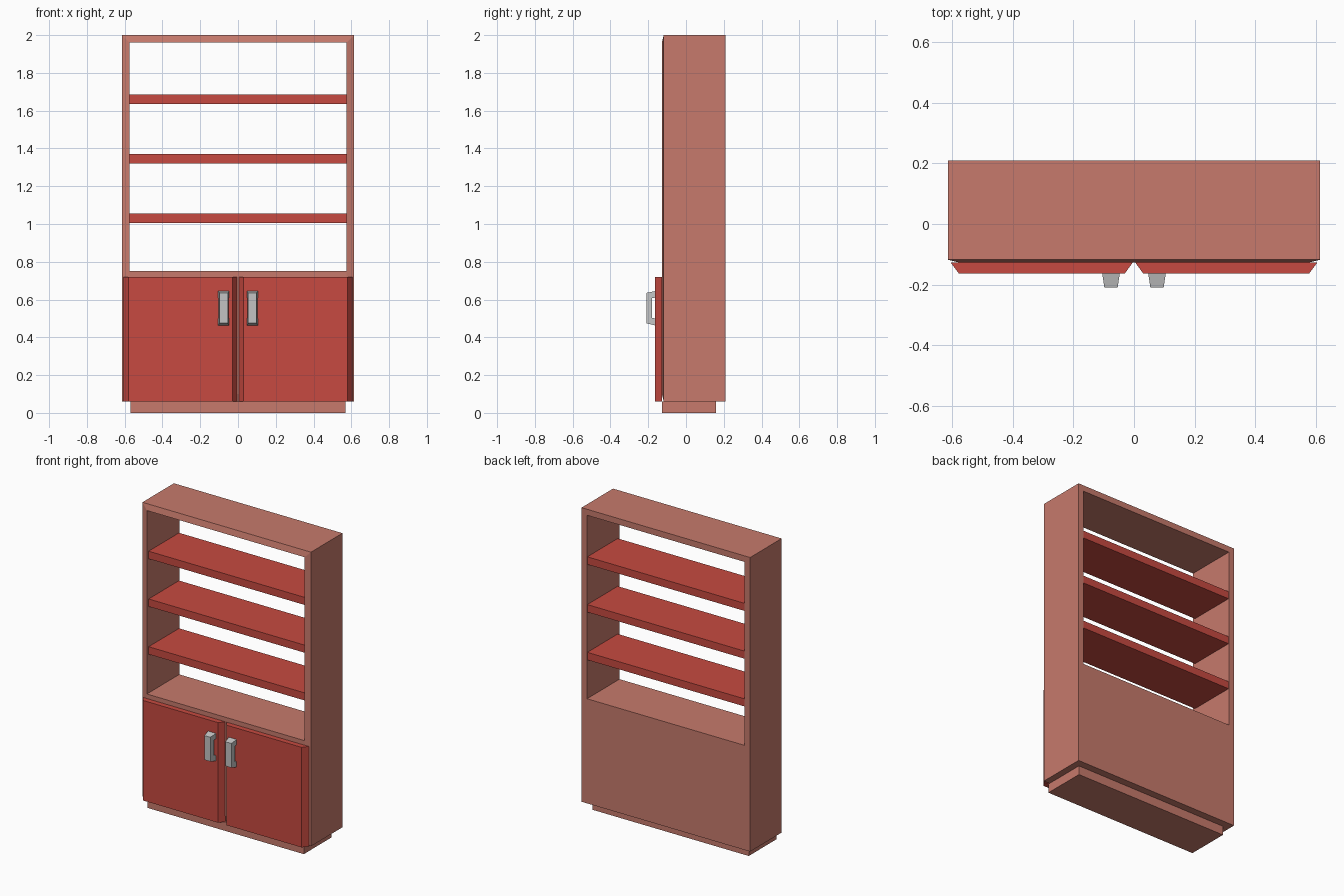
import bpy

if "Cube" in bpy.data.objects:
    bpy.data.objects.remove(bpy.data.objects["Cube"])


def material(name, rgb):
    m = bpy.data.materials.new(name)
    m.diffuse_color = (*rgb, 1)
    m.use_nodes = True
    m.node_tree.nodes["Principled BSDF"].inputs["Base Color"].default_value = m.diffuse_color
    return m


BODY = material("pale red wood", (0.57, 0.195, 0.15))
RED = material("strong red", (0.57, 0.068, 0.052))
METAL = material("handle grey", (0.55, 0.55, 0.55))


def add_mesh(name, verts, faces, mat):
    mesh = bpy.data.meshes.new(name)
    mesh.from_pydata(verts, [], faces)
    mesh.materials.append(mat)
    obj = bpy.data.objects.new(name, mesh)
    bpy.context.collection.objects.link(obj)
    # consistent outward normals
    bpy.context.view_layer.objects.active = obj
    obj.select_set(True)
    bpy.ops.object.mode_set(mode='EDIT')
    bpy.ops.mesh.select_all(action='SELECT')
    bpy.ops.mesh.normals_make_consistent(inside=False)
    bpy.ops.object.mode_set(mode='OBJECT')
    obj.select_set(False)
    return obj


def loft(name, ring_a, ring_b, mat):
    """Closed solid between two matching outlines."""
    n = len(ring_a)
    faces = [(i, (i + 1) % n, n + (i + 1) % n, n + i) for i in range(n)]
    faces += [tuple(range(n)), tuple(range(n, 2 * n))]
    return add_mesh(name, ring_a + ring_b, faces, mat)


def box(name, x0, x1, y0, y1, z0, z1, mat):
    ring = [(x0, y0), (x1, y0), (x1, y1), (x0, y1)]
    return loft(name, [(x, y, z0) for x, y in ring], [(x, y, z1) for x, y in ring], mat)


def rect(x, y, z0, z1):
    return [(-x, y, z0), (x, y, z0), (x, y, z1), (-x, y, z1)]


# Case: solid cupboard below, open frame above, front edge sloped all round
W, IN = 0.615, 0.575
FRONT, EDGE, BACK = -0.128, -0.118, 0.21
verts = (rect(W, EDGE, 0.06, 2.0)            # 0-3 outer front edge
         + rect(IN, FRONT, 0.10, 1.96)       # 4-7 raised front edge
         + [(-IN, FRONT, 0.75), (IN, FRONT, 0.75)]   # 8-9 opening sill
         + rect(W, BACK, 0.06, 2.0)          # 10-13 outer back edge
         + rect(IN, BACK, 0.75, 1.96))       # 14-17 opening at the back
faces = [(0, 1, 5, 4), (1, 2, 6, 9, 5), (2, 3, 7, 6), (3, 0, 4, 8, 7),
         (4, 5, 9, 8)]
faces += [(i, (i + 1) % 4, 10 + (i + 1) % 4, 10 + i) for i in range(4)]
faces += [(10 + i, 10 + (i + 1) % 4, 14 + (i + 1) % 4, 14 + i) for i in range(4)]
inner = [8, 9, 6, 7]
faces += [(inner[i], inner[(i + 1) % 4], 14 + (i + 1) % 4, 14 + i) for i in range(4)]
add_mesh("case", verts, faces, BODY)

# Plinth
box("plinth", -0.57, 0.57, FRONT, 0.16, 0, 0.06, BODY)

# Shelves
for i in range(3):
    z = 1.005 + 0.315 * i
    box(f"shelf_{i + 1}", -IN, IN, -0.11, 0.207, z, z + 0.05, RED)

for side, s in (("left", -1), ("right", 1)):
    # Door with sloped vertical edges
    plan = [(0.004, -0.127), (0.03, -0.163), (0.579, -0.163), (0.606, -0.127)]
    loft(f"{side}_door", [(s * x, y, 0.06) for x, y in plan],
         [(s * x, y, 0.72) for x, y in plan], RED)

    # Bracket handle, narrowing towards the front
    profile = [(-0.163, 0.463), (-0.21, 0.475), (-0.21, 0.635), (-0.163, 0.645),
               (-0.163, 0.61), (-0.18, 0.607), (-0.18, 0.503), (-0.163, 0.50)]

    def handle_edge(d):
        return [(s * 0.076 + d * (0.029 - 0.007 * (-0.163 - y) / 0.047), y, z)
                for y, z in profile]

    loft(f"{side}_handle", handle_edge(-1), handle_edge(1), METAL)
